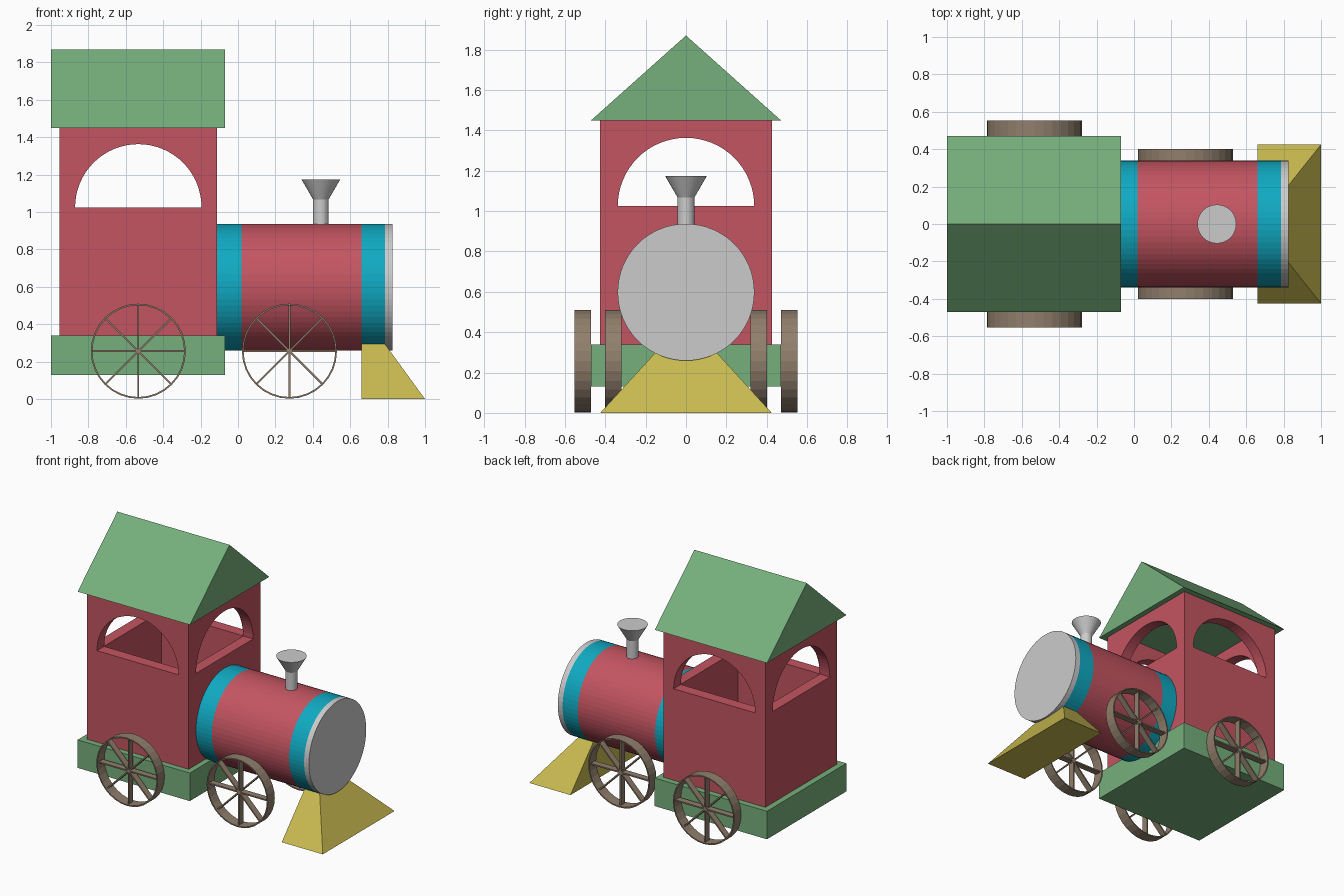
import bpy, bmesh
from math import pi, sin, cos
from mathutils import Matrix, Vector

if "Cube" in bpy.data.objects:
    bpy.data.objects.remove(bpy.data.objects["Cube"])


def material(name, rgb):
    m = bpy.data.materials.new(name)
    m.diffuse_color = (*rgb, 1)
    m.use_nodes = True
    m.node_tree.nodes["Principled BSDF"].inputs["Base Color"].default_value = m.diffuse_color
    return m


RED = material("red_paint", (0.55, 0.09, 0.12))
GREEN = material("green_paint", (0.18, 0.43, 0.2))
TEAL = material("teal_paint", (0.005, 0.4, 0.54))
YELLOW = material("yellow_paint", (0.58, 0.49, 0.08))
WOOD = material("wheel_wood", (0.28, 0.21, 0.15))


def finish(name, bm, mat=None):
    bmesh.ops.recalc_face_normals(bm, faces=bm.faces)
    me = bpy.data.meshes.new(name)
    bm.to_mesh(me)
    bm.free()
    ob = bpy.data.objects.new(name, me)
    bpy.context.collection.objects.link(ob)
    if mat:
        me.materials.append(mat)
    return ob


def add_box(bm, lo, hi, matrix=Matrix()):
    lo, hi = Vector(lo), Vector(hi)
    bmesh.ops.create_cube(bm, size=1, matrix=matrix @ Matrix.Translation((lo + hi) / 2)
                          @ Matrix.Diagonal((*(hi - lo), 1)))


def box(name, lo, hi, mat=None):
    bm = bmesh.new()
    add_box(bm, lo, hi)
    return finish(name, bm, mat)


def loft(name, rings, mat=None):
    """Closed solid through a list of equal-length point rings."""
    bm = bmesh.new()
    vs = [[bm.verts.new(p) for p in ring] for ring in rings]
    for a, b in zip(vs, vs[1:]):
        for i in range(len(a)):
            j = (i + 1) % len(a)
            bm.faces.new((a[i], a[j], b[j], b[i]))
    bm.faces.new(vs[0])
    bm.faces.new(vs[-1])
    return finish(name, bm, mat)


def circle(n, fn):
    return [fn(cos(2 * pi * i / n), sin(2 * pi * i / n)) for i in range(n)]


CX = -0.533   # cabin and rear axle centre

# Cabin base and gabled roof
box("cabin_base", (-1, -0.47, 0.13), (-0.07, 0.47, 0.34), GREEN)
loft("roof", [[(x, -0.47, 1.45), (x, 0.47, 1.45), (x, 0, 1.87)] for x in (-1, -0.07)], GREEN)

# Hollow cabin with an arched window in each wall
cabin = box("cabin", (-0.955, -0.425, 0.34), (-0.111, 0.425, 1.45), RED)
arc = [(0.338 * cos(pi * i / 32), 1.025 + 0.338 * sin(pi * i / 32)) for i in range(33)]
cutters = [
    box("room_cutter", (CX - 0.34, -0.34, 0.2), (CX + 0.34, 0.34, 1.6)),
    loft("side_window_cutter", [[(CX + u, y, z) for u, z in arc] for y in (-0.7, 0.7)]),
    loft("end_window_cutter", [[(x, u, z) for u, z in arc] for x in (-1.3, 0.3)]),
]
bpy.context.view_layer.objects.active = cabin
for c in cutters:
    mod = cabin.modifiers.new("cut", 'BOOLEAN')
    mod.operation, mod.solver, mod.object = 'DIFFERENCE', 'EXACT', c
    bpy.ops.object.modifier_apply(modifier=mod.name)
    bpy.data.objects.remove(c)

# Boiler sections along x
for name, x0, x1, mat in (("boiler_rear_band", -0.111, 0.02, TEAL),
                          ("boiler_barrel", 0.02, 0.66, RED),
                          ("boiler_front_band", 0.66, 0.785, TEAL),
                          ("boiler_front_cap", 0.785, 0.825, None)):
    loft(name, [circle(64, lambda c, s: (x, 0.339 * c, 0.598 + 0.339 * s)) for x in (x0, x1)], mat)

# Chimney with flared top
loft("chimney", [circle(32, lambda c, s: (0.443 + r * c, r * s, z))
                 for r, z in ((0.042, 0.9), (0.042, 1.068), (0.104, 1.175))])

# Track guard wedge
loft("track_guard", [[(0.66, -w, z), (x, -w, z), (x, w, z), (0.66, w, z)]
                     for w, x, z in ((0.425, 1, 0), (0.155, 0.785, 0.295))], YELLOW)


# Wheels: thin hoop with four full-width planks as spokes
def wheel(name, x, y):
    bm = bmesh.new()
    R, T, half, n = 0.254, 0.009, 0.041, 32
    rings = [[bm.verts.new(p) for p in circle(n, lambda c, s: (r * c, yy, r * s))]
             for r, yy in ((R, -half), (R, half), (R - T, half), (R - T, -half))]
    for k in range(4):
        a, b = rings[k], rings[(k + 1) % 4]
        for i in range(n):
            j = (i + 1) % n
            bm.faces.new((a[i], a[j], b[j], b[i]))
    for k in range(4):
        add_box(bm, (-R + 0.004, -0.024, -0.005), (R - 0.004, 0.024, 0.005),
                Matrix.Rotation(k * pi / 4, 4, 'Y'))
    ob = finish(name, bm, WOOD)
    ob.location = (x, y, 0.256)


for side, s in (("right", -1), ("left", 1)):
    wheel(f"rear_wheel_{side}", CX, s * 0.512)
    wheel(f"front_wheel_{side}", 0.275, s * 0.361)
